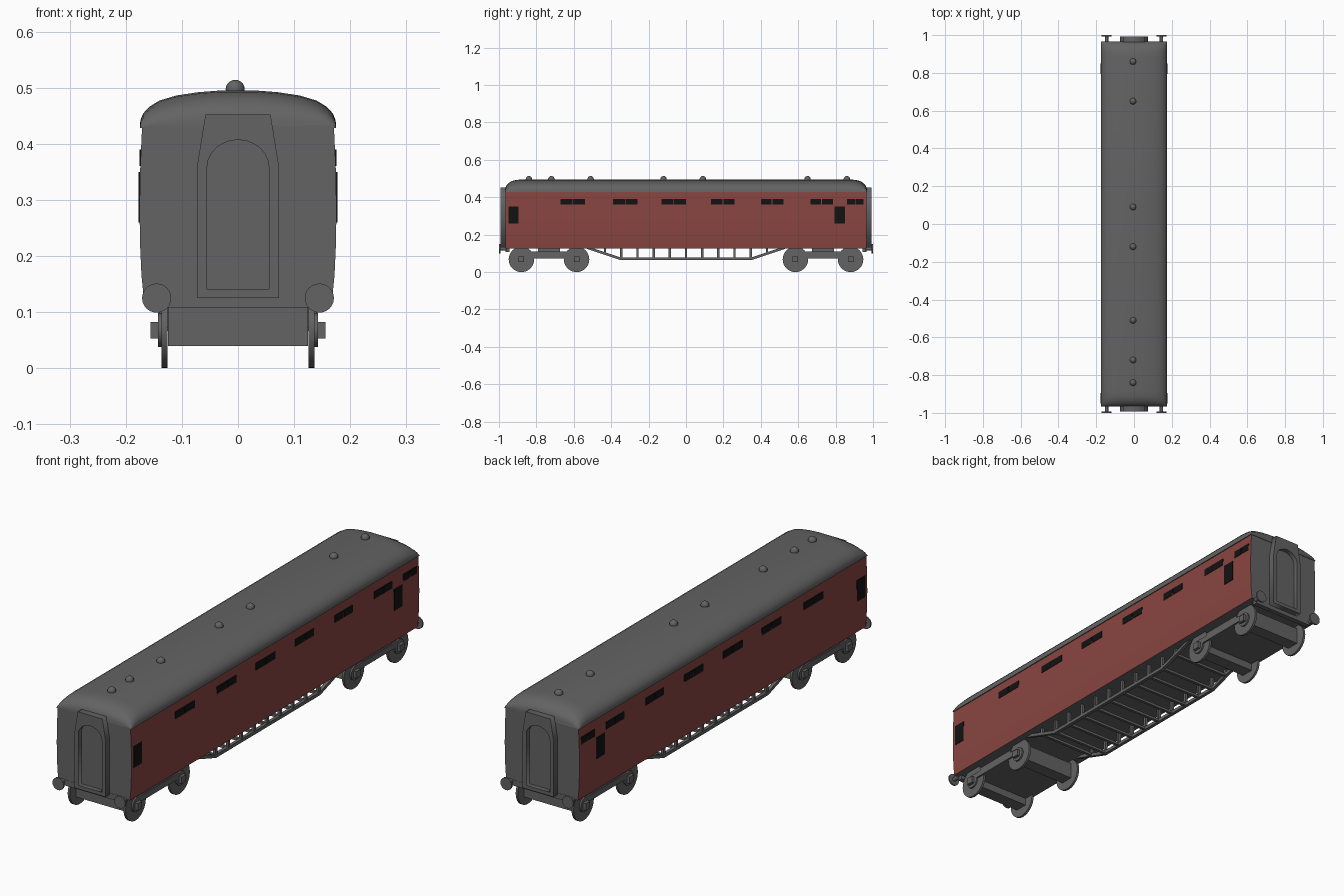
import bpy, bmesh, math
from mathutils import Matrix, Vector

if "Cube" in bpy.data.objects:
    bpy.data.objects.remove(bpy.data.objects["Cube"])


def material(name, rgb):
    m = bpy.data.materials.new(name)
    m.diffuse_color = (*rgb, 1)
    m.use_nodes = True
    m.node_tree.nodes["Principled BSDF"].inputs["Base Color"].default_value = m.diffuse_color
    return m


GREY = material("dark grey", (0.125, 0.125, 0.125))
RED = material("maroon", (0.25, 0.06, 0.052))
BLACK = material("window black", (0.006, 0.006, 0.006))


def finish(bm, name, *mats, smooth=False):
    bmesh.ops.recalc_face_normals(bm, faces=bm.faces)
    me = bpy.data.meshes.new(name)
    bm.to_mesh(me)
    bm.free()
    for m in mats:
        me.materials.append(m)
    ob = bpy.data.objects.new(name, me)
    bpy.context.collection.objects.link(ob)
    if smooth:
        bpy.ops.object.select_all(action='DESELECT')
        ob.select_set(True)
        bpy.context.view_layer.objects.active = ob
        bpy.ops.object.shade_smooth_by_angle(angle=math.radians(35))
    return ob


def add_box(bm, x0, x1, y0, y1, z0, z1):
    mat = Matrix.Translation(((x0 + x1) / 2, (y0 + y1) / 2, (z0 + z1) / 2))
    bmesh.ops.create_cube(bm, size=1, matrix=mat @ Matrix.Diagonal((x1 - x0, y1 - y0, z1 - z0, 1)))


def add_cyl(bm, center, r, depth, axis, seg=24):
    rot = Matrix.Rotation(math.pi / 2, 4, 'Y' if axis == 'x' else 'X')
    bmesh.ops.create_cone(bm, cap_ends=True, segments=seg, radius1=r, radius2=r,
                          depth=depth, matrix=Matrix.Translation(center) @ rot)


def loft(bm, sections):
    rings = [[bm.verts.new(p) for p in s] for s in sections]
    n = len(rings[0])
    for a, b in zip(rings, rings[1:]):
        for i in range(n):
            bm.faces.new((a[i], a[(i + 1) % n], b[(i + 1) % n], b[i]))
    bm.faces.new(rings[0])
    bm.faces.new(rings[-1])


# Bowed body, red sides and grey ends
half = [(0.168, 0.125), (0.172, 0.165), (0.1745, 0.22), (0.1755, 0.28), (0.1745, 0.35), (0.171, 0.43)]
outline = half + [(-x, z) for x, z in reversed(half)]
bm = bmesh.new()
loft(bm, [[(x, y, z) for x, z in outline] for y in (-0.965, 0.965)])
bm.normal_update()
bmesh.ops.recalc_face_normals(bm, faces=bm.faces)
for f in bm.faces:
    f.material_index = 1 if abs(f.normal.x) > 0.7 else 0
finish(bm, "coach_body", GREY, RED, smooth=True)

# Roof with domed ends
arc = [(0.175, 0.0), (0.174, 0.014), (0.169, 0.026), (0.158, 0.038), (0.14, 0.049),
       (0.11, 0.058), (0.07, 0.064), (0.03, 0.067)]
arc = arc + [(-x, h) for x, h in reversed(arc)]
ends = [(0.967, 0.2), (0.962, 0.48), (0.95, 0.7), (0.932, 0.87), (0.91, 0.96), (0.88, 1.0)]
stations = [(-y, f) for y, f in ends] + list(reversed(ends))
bm = bmesh.new()
loft(bm, [[(x, y, 0.428 + h * f) for x, h in arc] for y, f in stations])
finish(bm, "roof", GREY, smooth=True)

# Roof ventilators
bm = bmesh.new()
for y in (-0.84, -0.72, -0.51, -0.12, 0.09, 0.65, 0.86):
    bmesh.ops.create_uvsphere(bm, u_segments=16, v_segments=10, radius=0.017,
                              matrix=Matrix.Translation((-0.005, y, 0.497)))
finish(bm, "roof_ventilators", GREY, smooth=True)

# Side windows: split top lights and door windows
bm = bmesh.new()
lights = [(-0.67, -0.54), (-0.39, -0.26), (-0.13, 0.0), (0.135, 0.26),
          (0.40, 0.52), (0.665, 0.785), (0.86, 0.95)]
for s in (-1, 1):
    for y0, y1 in lights:
        mid = (y0 + y1) / 2
        for a, b in ((y0, mid - 0.002), (mid + 0.002, y1)):
            add_box(bm, *sorted((s * 0.168, s * 0.1758)), a, b, 0.36, 0.39)
    for y0, y1 in ((-0.95, -0.895), (0.795, 0.85)):
        add_box(bm, *sorted((s * 0.169, s * 0.177)), y0, y1, 0.26, 0.35)
finish(bm, "windows", BLACK)

# End gangways: tapered frame with an arched doorway
outer = [(-0.073, 0.125), (0.073, 0.125), (0.073, 0.36), (0.058, 0.452), (-0.058, 0.452), (-0.073, 0.36)]
arch = [(-0.055, 0.14), (0.055, 0.14)] + [
    (0.055 * math.cos(t), 0.358 + 0.049 * math.sin(t)) for t in (math.pi * i / 12 for i in range(13))]
for end, s in (("front", -1), ("back", 1)):
    cu = bpy.data.curves.new(end + "_gangway", 'CURVE')
    cu.dimensions = '2D'
    cu.fill_mode = 'BOTH'
    cu.extrude = 0.0225
    for pts in (outer, arch):
        sp = cu.splines.new('POLY')
        sp.points.add(len(pts) - 1)
        for p, (x, z) in zip(sp.points, pts):
            p.co = (x, z, 0, 1)
        sp.use_cyclic_u = True
    cu.materials.append(GREY)
    ob = bpy.data.objects.new(end + "_gangway", cu)
    bpy.context.collection.objects.link(ob)
    ob.rotation_euler = (math.pi / 2, 0, 0)
    ob.location = (0, s * 0.9695, 0)
    bpy.ops.object.select_all(action='DESELECT')
    ob.select_set(True)
    bpy.context.view_layer.objects.active = ob
    bpy.ops.object.convert(target='MESH')
    # Recessed door
    bm = bmesh.new()
    add_box(bm, -0.06, 0.06, *sorted((s * 0.96, s * 0.972)), 0.13, 0.41)
    finish(bm, end + "_gangway_door", GREY)

# Buffers and buffer beams
bm = bmesh.new()
for s in (-1, 1):
    add_box(bm, -0.145, 0.145, *sorted((s * 0.945, s * 0.966)), 0.108, 0.132)
    for x in (-0.145, 0.145):
        add_cyl(bm, (x, s * 0.9965, 0.125), 0.026, 0.007, 'y')
        add_cyl(bm, (x, s * 0.978, 0.125), 0.009, 0.034, 'y', 12)
finish(bm, "buffers", GREY, smooth=True)

# Bogies: frame, axles, axle boxes and pivot
for end, s in (("front", -1), ("back", 1)):
    c = s * 0.7325
    bm = bmesh.new()
    add_box(bm, -0.135, 0.135, c - 0.15, c + 0.15, 0.072, 0.11)
    add_box(bm, -0.08, 0.08, c - 0.06, c + 0.06, 0.10, 0.13)
    for x in (-1, 1):
        add_box(bm, *sorted((x * 0.134, x * 0.143)), c - 0.15, c + 0.15, 0.072, 0.096)
        add_box(bm, *sorted((x * 0.13, x * 0.14)), c - 0.10, c + 0.10, 0.09, 0.11)
        for d in (-0.1475, 0.1475):
            add_box(bm, *sorted((x * 0.13, x * 0.156)), c + d - 0.015, c + d + 0.015, 0.053, 0.082)
    for d in (-0.1475, 0.1475):
        add_box(bm, -0.125, 0.125, c + d - 0.028, c + d + 0.028, 0.04, 0.11)
    finish(bm, end + "_bogie", GREY)

    bm = bmesh.new()
    for d in (-0.1475, 0.1475):
        for x in (-1, 1):
            add_cyl(bm, (x * 0.131, c + d, 0.068), 0.068, 0.010, 'x', 32)
            add_cyl(bm, (x * 0.138, c + d, 0.068), 0.03, 0.010, 'x', 20)
    finish(bm, end + "_wheels", GREY, smooth=True)

# Underframe truss: bent chords, posts and cross bars
bm = bmesh.new()
path = [(-0.53, 0.124), (-0.35, 0.064), (0.35, 0.064), (0.53, 0.124)]
for s in (-1, 1):
    x0, x1 = sorted((s * 0.128, s * 0.142))
    loft(bm, [[(x0, y, z), (x1, y, z), (x1, y, z + 0.014), (x0, y, z + 0.014)] for y, z in path])
    for i in range(-5, 6):
        y = i * 0.0865
        z = 0.066 + max(0, abs(y) - 0.35) / 3
        add_box(bm, x0 + 0.001, x1 - 0.001, y - 0.006, y + 0.006, z, 0.13)
for i in range(-5, 6):
    y = i * 0.0865
    z = 0.066 + max(0, abs(y) - 0.35) / 3
    add_box(bm, -0.13, 0.13, y - 0.006, y + 0.006, z, z + 0.011)
finish(bm, "underframe_truss", GREY)
